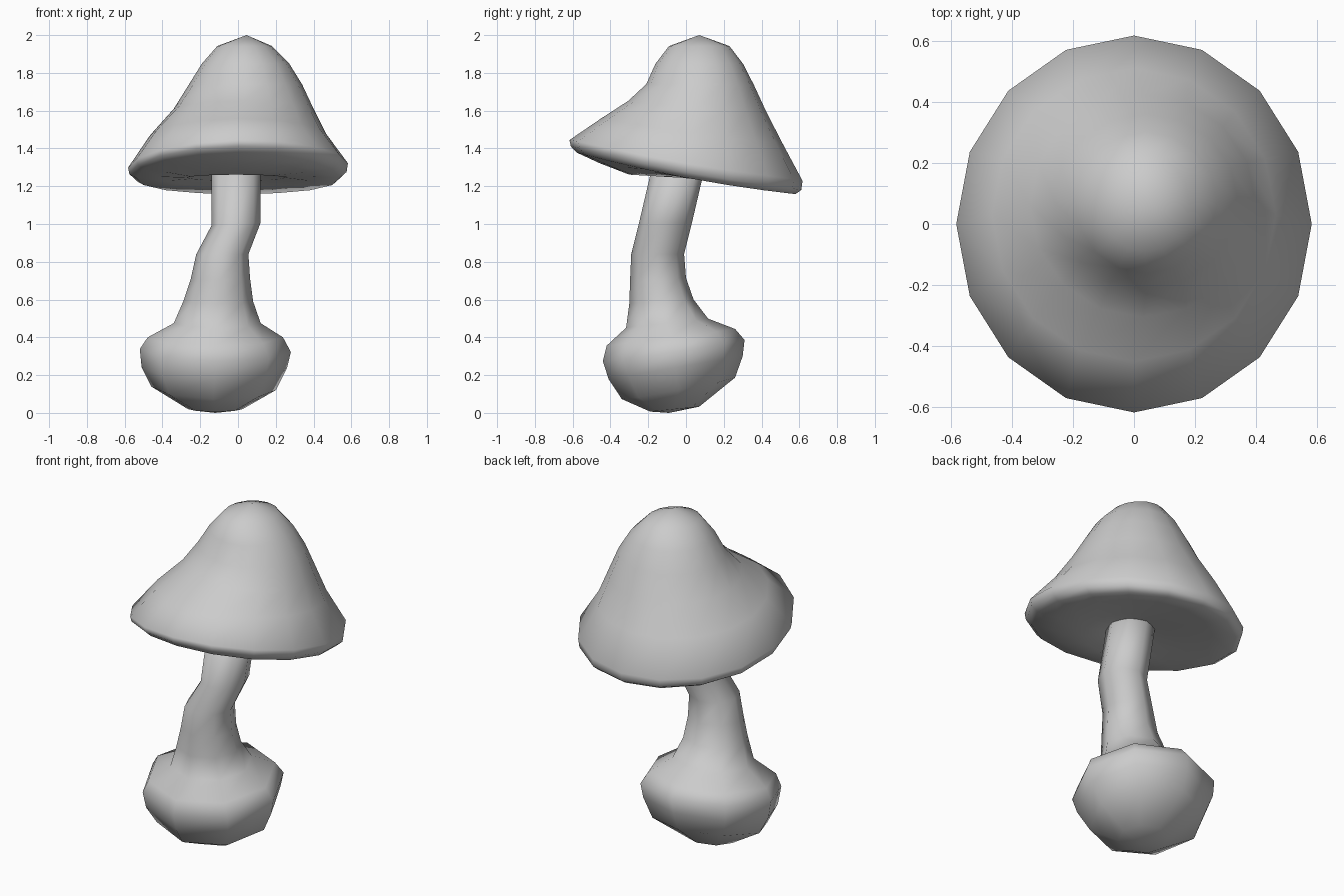
import bpy, bmesh, math


def loft(name, sides, rings, start=None, end=None):
    """Rings are (cx, cy, z, rx, ry, slope_x, slope_y, bend_y)."""
    bm = bmesh.new()
    loops = []
    for cx, cy, z, rx, ry, sx, sy, q in rings:
        loop = []
        for i in range(sides):
            a = 2 * math.pi * i / sides
            dx, dy = rx * math.cos(a), ry * math.sin(a)
            loop.append(bm.verts.new((cx + dx, cy + dy, z + sx * dx + sy * dy + q * dy * dy)))
        loops.append(loop)
    for lo, hi in zip(loops, loops[1:]):
        for i in range(sides):
            j = (i + 1) % sides
            bm.faces.new((lo[i], lo[j], hi[j], hi[i]))
    # close the ends with a fan round a pole
    for pole, loop in ((start, loops[0]), (end, loops[-1])):
        if pole:
            p = bm.verts.new(pole)
            for i in range(sides):
                bm.faces.new((p, loop[i], loop[(i + 1) % sides]))
    bmesh.ops.recalc_face_normals(bm, faces=bm.faces)
    for f in bm.faces:
        f.smooth = True
    mesh = bpy.data.meshes.new(name)
    bm.to_mesh(mesh)
    bm.free()
    obj = bpy.data.objects.new(name, mesh)
    bpy.context.collection.objects.link(obj)
    return obj


# Crooked stem with a bulbous, tilted base
loft("stem", 8, [
    (-.12, -.06, .02, .145, .13, 0, .10, 0),
    (-.13, -.04, .13, .33, .30, -.03, .19, 0),
    (-.125, -.055, .24, .385, .355, 0, .17, 0),
    (-.12, -.065, .33, .40, .375, -.02, .15, 0),
    (-.12, -.08, .40, .358, .34, 0, .13, 0),
    (-.11, -.10, .475, .23, .217, 0, .11, 0),
    (-.105, -.13, .59, .185, .17, 0, .06, 0),
    (-.093, -.148, .71, .157, .148, 0, .03, 0),
    (-.083, -.15, .84, .138, .14, 0, 0, 0),
    (-.01, -.11, 1.0, .13, .14, .06, 0, 0),
    (-.01, -.04, 1.30, .13, .14, 0, 0, 0),
], start=(-.12, -.09, 0), end=(-.01, -.04, 1.32))

# Bell-shaped cap, its rim raised at the front, with a hollowed underside
loft("cap", 16, [
    (-.01, -.04, 1.29, .12, .13, 0, -.05, 0),
    (-.01, -.03, 1.245, .26, .27, 0, -.06, 0),
    (0, -.01, 1.25, .42, .45, 0, -.14, .05),
    (0, 0, 1.245, .54, .58, 0, -.19, .07),
    (0, 0, 1.27, .575, .61, .01, -.19, .07),
    (0, 0, 1.31, .582, .617, .02, -.175, .07),
    (0, .03, 1.475, .465, .48, .01, -.135, .08),
    (.03, .06, 1.61, .37, .365, 0, -.08, .1),
    (.04, .075, 1.738, .30, .285, 0, -.01, 0),
    (.04, .07, 1.848, .232, .232, 0, 0, 0),
    (.035, .07, 1.942, .145, .16, 0, 0, 0),
], start=(-.01, -.04, 1.30), end=(.045, .07, 2.0))
